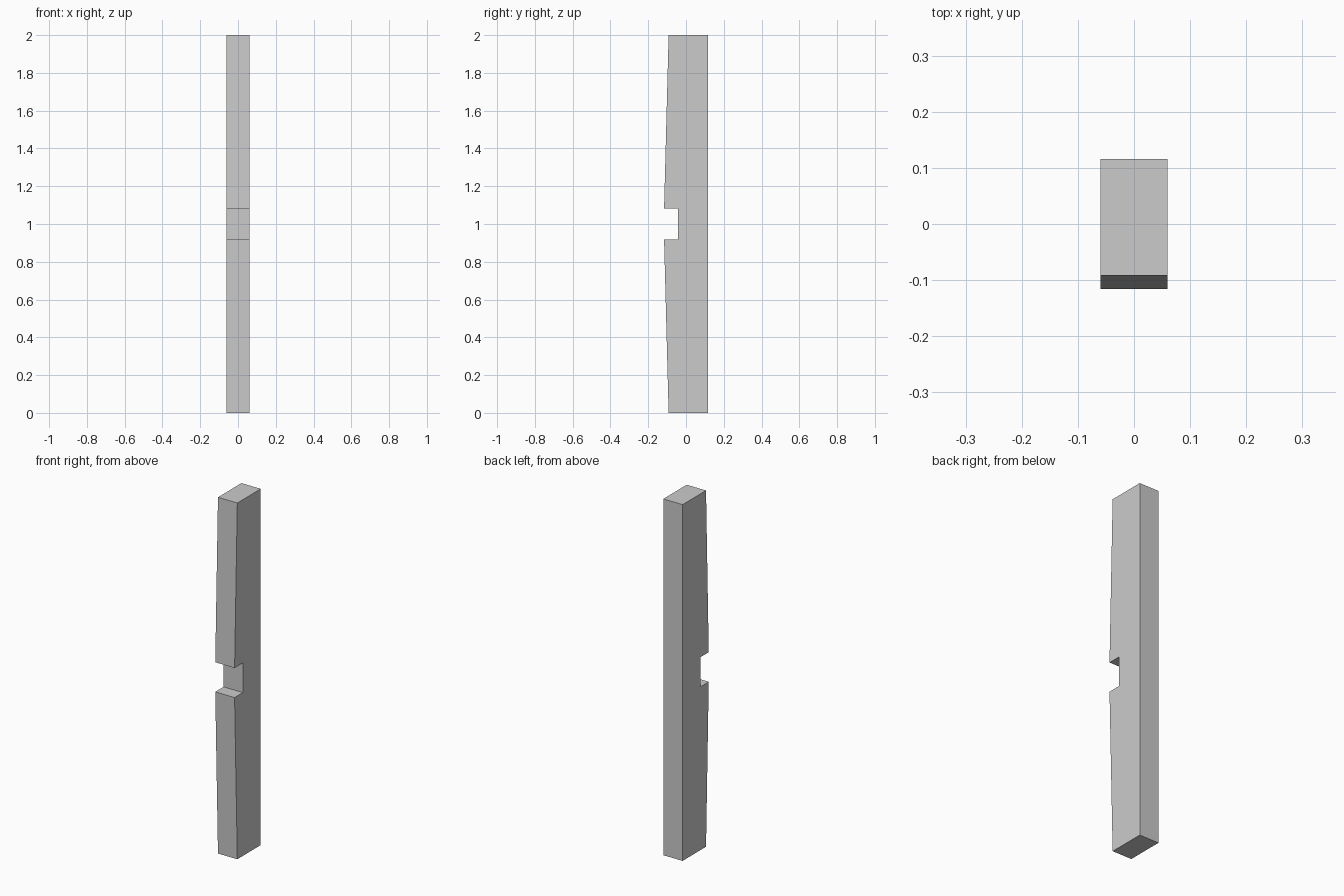
import bpy, bmesh

if "Cube" in bpy.data.objects:
    bpy.data.objects.remove(bpy.data.objects["Cube"])

HALF_W, BACK, FRONT, TIP, NOTCH = 0.06, 0.116, -0.116, -0.092, -0.043
MID, NOTCH_HALF = 1.0, 0.083

# Lower half of the side profile (y, z), mirrored about mid height
lower = [(BACK, 0), (TIP, 0), (FRONT, MID - NOTCH_HALF), (NOTCH, MID - NOTCH_HALF)]
profile = lower + [(y, 2 * MID - z) for y, z in reversed(lower)]

# Notched post: side profile extruded across the width
bm = bmesh.new()
face = bm.faces.new([bm.verts.new((-HALF_W, y, z)) for y, z in profile])
ext = bmesh.ops.extrude_face_region(bm, geom=[face], use_keep_orig=True)
verts = [g for g in ext["geom"] if isinstance(g, bmesh.types.BMVert)]
bmesh.ops.translate(bm, verts=verts, vec=(2 * HALF_W, 0, 0))
bmesh.ops.recalc_face_normals(bm, faces=bm.faces)

mesh = bpy.data.meshes.new("notched_post")
bm.to_mesh(mesh)
bm.free()
bpy.context.collection.objects.link(bpy.data.objects.new("notched_post", mesh))
